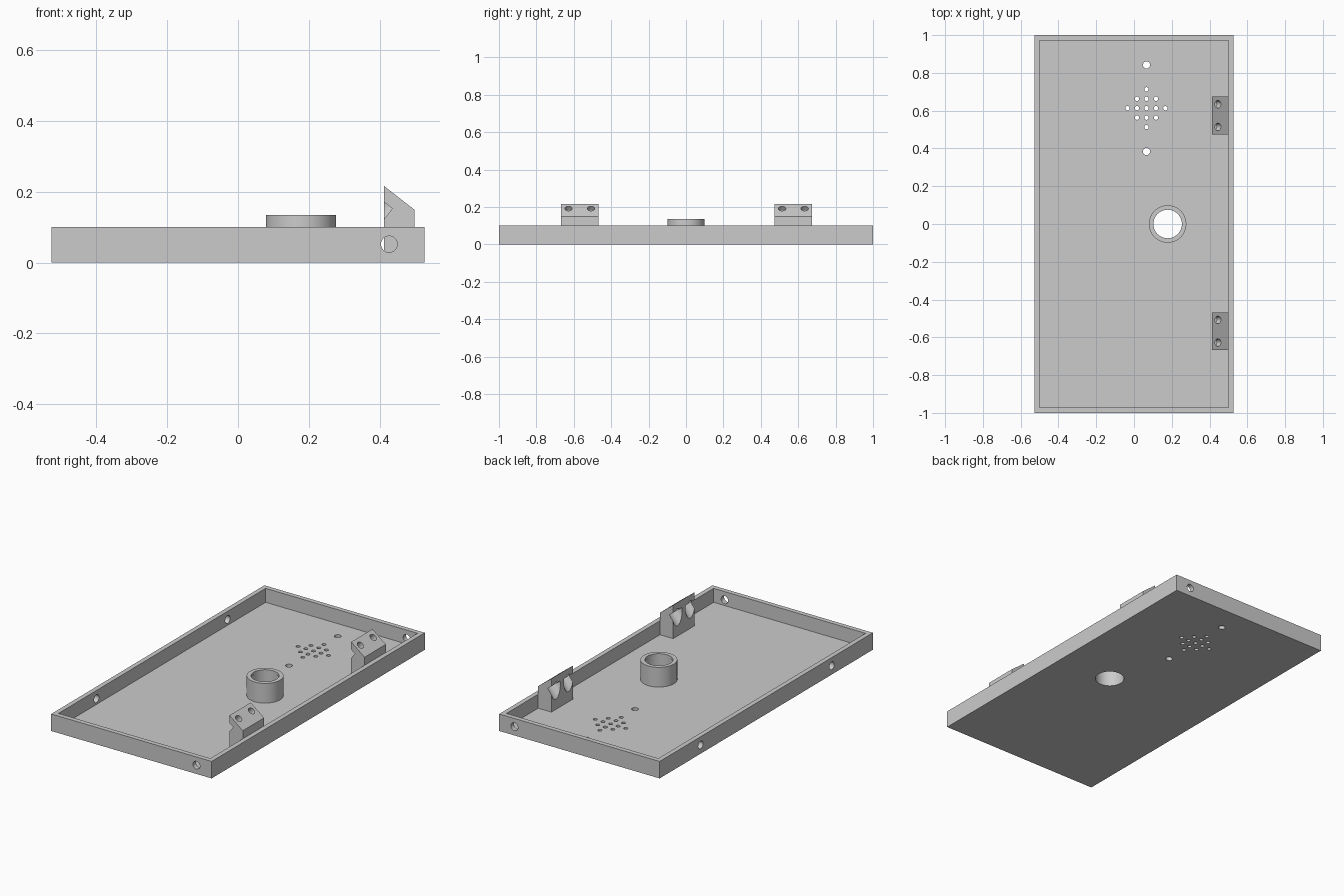
import bpy
import bmesh
from math import radians
from mathutils import Vector

if "Cube" in bpy.data.objects:
    bpy.data.objects.remove(bpy.data.objects["Cube"], do_unlink=True)

HX, HY, HEIGHT = 0.527, 1.0, 0.101      # tray half sizes and height
WALL, FLOOR = 0.028, 0.018

grey = bpy.data.materials.new("plain grey")
grey.use_nodes = True
grey.diffuse_color = (0.6, 0.6, 0.6, 1)
grey.node_tree.nodes["Principled BSDF"].inputs["Base Color"].default_value = (0.6, 0.6, 0.6, 1)


def finish_mesh(name, bm):
    bmesh.ops.recalc_face_normals(bm, faces=bm.faces)
    mesh = bpy.data.meshes.new(name)
    bm.to_mesh(mesh)
    bm.free()
    mesh.materials.append(grey)
    obj = bpy.data.objects.new(name, mesh)
    bpy.context.collection.objects.link(obj)
    return obj


def box(name, low, high):
    bm = bmesh.new()
    bmesh.ops.create_cube(bm, size=1)
    low, high = Vector(low), Vector(high)
    for v in bm.verts:
        v.co = (low + high) / 2 + v.co * (high - low)
    return finish_mesh(name, bm)


def rod(name, start, end, radius, segments=48):
    """Capped cylinder between two points."""
    start, end = Vector(start), Vector(end)
    axis = end - start
    bm = bmesh.new()
    bmesh.ops.create_cone(bm, cap_ends=True, segments=segments,
                          radius1=radius, radius2=radius, depth=axis.length)
    turn = Vector((0, 0, 1)).rotation_difference(axis).to_matrix()
    for v in bm.verts:
        v.co = turn @ v.co + (start + end) / 2
    return finish_mesh(name, bm)


def prism(name, profile, y0, y1):
    """Extrude an x-z outline along y."""
    bm = bmesh.new()
    face = bm.faces.new([bm.verts.new((x, y0, z)) for x, z in profile])
    grown = bmesh.ops.extrude_face_region(bm, geom=[face])["geom"]
    bmesh.ops.translate(bm, vec=(0, y1 - y0, 0),
                        verts=[g for g in grown if isinstance(g, bmesh.types.BMVert)])
    return finish_mesh(name, bm)


def activate(obj):
    bpy.ops.object.select_all(action="DESELECT")
    obj.select_set(True)
    bpy.context.view_layer.objects.active = obj


def cut(target, cutter):
    mod = target.modifiers.new("cut", "BOOLEAN")
    mod.operation = "DIFFERENCE"
    mod.solver = "EXACT"
    mod.object = cutter
    activate(target)
    bpy.ops.object.modifier_apply(modifier=mod.name)
    bpy.data.objects.remove(cutter, do_unlink=True)


def smooth(obj):
    activate(obj)
    bpy.ops.object.shade_smooth_by_angle(angle=radians(30))


# Open tray
tray = box("tray", (-HX, -HY, 0), (HX, HY, HEIGHT))
cut(tray, box("cavity", (WALL - HX, WALL - HY, FLOOR), (HX - WALL, HY - WALL, 0.3)))


def floor_hole(x, y, radius, segments=24):
    cut(tray, rod("hole", (x, y, -0.05), (x, y, 0.06), radius, segments))


# Speaker grille: diamond of small holes between two mounting holes
GX, GY, STEP = 0.066, 0.613, 0.05
for i in range(-2, 3):
    for j in range(-2, 3):
        if abs(i) + abs(j) <= 2:
            floor_hole(GX + i * STEP, GY + j * STEP, 0.0115)
for side in (-1, 1):
    floor_hole(GX, GY + side * 0.229, 0.019)

# Screw holes in the end walls and the right wall
for side in (-1, 1):
    cut(tray, rod("hole", (0.427, side * 0.94, 0.052), (0.427, side * 1.05, 0.052), 0.023, 32))
    cut(tray, rod("hole", (-0.58, side * 0.615, 0.052), (-0.46, side * 0.615, 0.052), 0.023, 32))

# Round collar with a narrow lip at its top, over a hole in the floor
CX, TOP = 0.178, 0.135
floor_hole(CX, 0, 0.08, 64)
collar = rod("collar", (CX, 0, FLOOR), (CX, 0, TOP), 0.099, 64)
cut(collar, rod("bore", (CX, 0, -0.05), (CX, 0, TOP - 0.016), 0.08, 64))
cut(collar, rod("lip_bore", (CX, 0, 0.05), (CX, 0, TOP + 0.05), 0.0755, 64))

# Sloped brackets with counterbored screw holes square to the slope
LEFT, RIGHT, PEAK, EAVE = 0.412, HX - WALL, 0.217, 0.149
normal = Vector((PEAK - EAVE, 0, RIGHT - LEFT)).normalized()
outline = [(LEFT, FLOOR), (RIGHT, FLOOR), (RIGHT, EAVE), (LEFT, PEAK)]
brackets = []
for label, y in (("front", -0.568), ("back", 0.574)):
    bracket = prism(label + "_bracket", outline, y - 0.1, y + 0.1)
    for side in (-1, 1):
        mouth = Vector((0.444, y + side * 0.06, 0.191))
        cap = mouth - normal * 0.035
        cut(bracket, rod("counterbore", cap, cap - normal * 0.2, 0.0436))
        cut(bracket, rod("screw_hole", mouth + normal * 0.05, cap - normal * 0.02, 0.02, 32))
    brackets.append(bracket)

for part in [tray, collar] + brackets:
    smooth(part)
